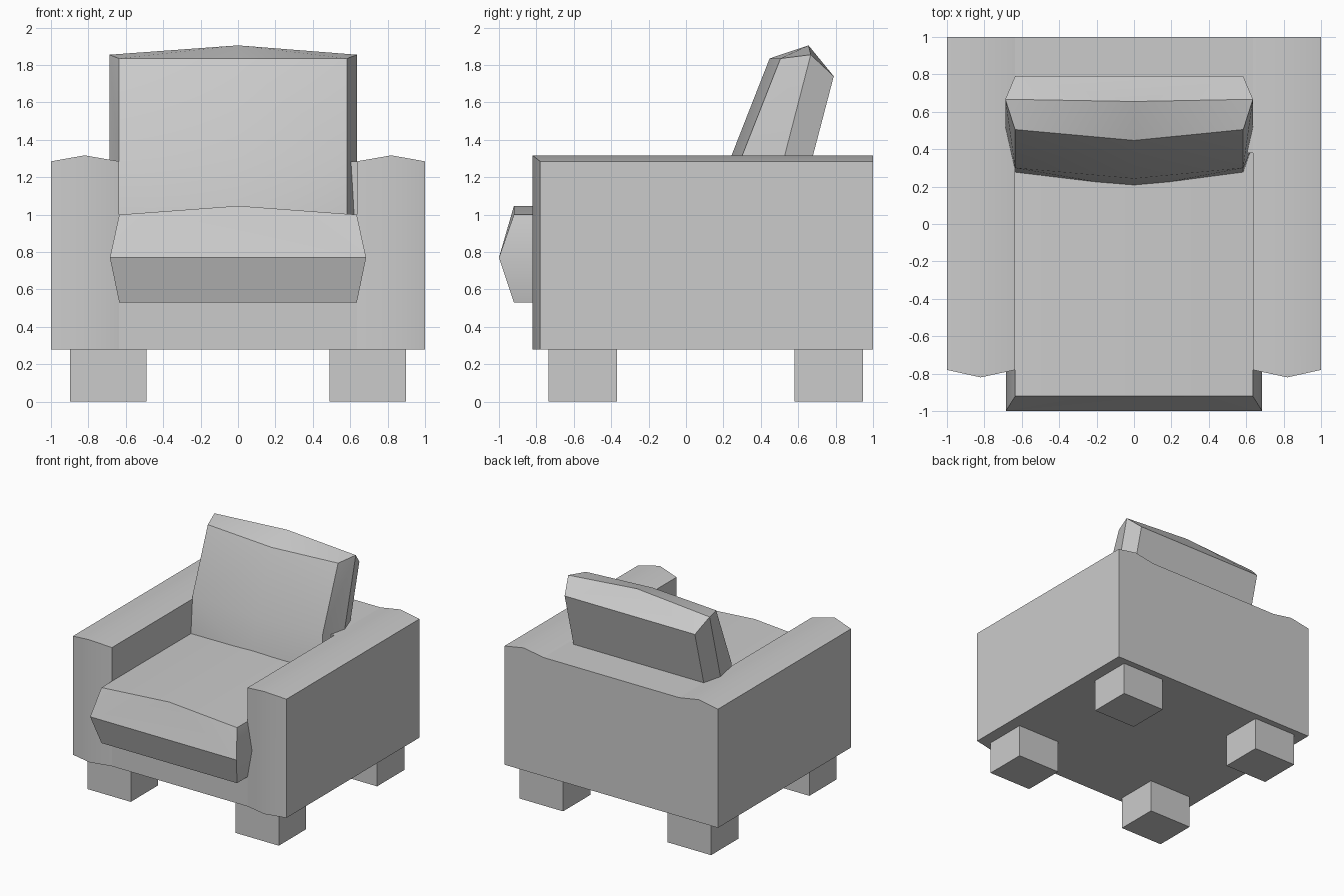
import bpy, bmesh, math

cube = bpy.data.objects.get("Cube")
if cube:
    bpy.data.objects.remove(cube, do_unlink=True)

grey = bpy.data.materials.new("upholstery_grey")
grey.use_nodes = True
GREY = (0.6, 0.6, 0.6, 1)
grey.diffuse_color = GREY
grey.node_tree.nodes["Principled BSDF"].inputs["Base Color"].default_value = GREY


def finish(bm, name):
    bmesh.ops.recalc_face_normals(bm, faces=bm.faces)
    mesh = bpy.data.meshes.new(name)
    bm.to_mesh(mesh)
    bm.free()
    mesh.materials.append(grey)
    ob = bpy.data.objects.new(name, mesh)
    bpy.context.collection.objects.link(ob)
    bpy.ops.object.select_all(action="DESELECT")
    ob.select_set(True)
    bpy.context.view_layer.objects.active = ob
    bpy.ops.object.shade_smooth_by_angle(angle=math.radians(30))
    return ob


def hull(name, points):
    bm = bmesh.new()
    verts = [bm.verts.new(p) for p in points]
    bmesh.ops.convex_hull(bm, input=verts)
    bmesh.ops.dissolve_limit(bm, angle_limit=0.01, verts=bm.verts, edges=bm.edges)
    return finish(bm, name)


def box(name, x0, x1, y0, y1, z0, z1):
    return hull(name, [(x, y, z) for x in (x0, x1) for y in (y0, y1) for z in (z0, z1)])


# Body: base and two arms, with a shallow bulge on the arm fronts and tops
BOTTOM, INNER, CREST, BACK = 0.28, 0.635, 0.82, 1.0
FRONT_Y = {1: -0.78, CREST: -0.82, INNER: -0.78}
ARM_Z = {1: 1.285, CREST: 1.317, INNER: 1.285}
stations = [-1, -CREST, -INNER, INNER, CREST, 1]
bm = bmesh.new()
for a, b in zip(stations, stations[1:]):
    seat_bay = a == -INNER
    top = [0.6 if seat_bay else ARM_Z[abs(x)] for x in (a, b)]
    ya, yb = FRONT_Y[abs(a)], FRONT_Y[abs(b)]
    bottom_a, bottom_b = (a, ya, BOTTOM), (b, yb, BOTTOM)
    top_a, top_b = (a, ya, top[0]), (b, yb, top[1])
    front = [bottom_a, bottom_b, top_b, top_a]
    rear = [(x, BACK, z) for x, y, z in front]
    for quad in (front, rear, front[:2] + rear[1::-1], front[2:] + rear[:1:-1]):
        bm.faces.new([bm.verts.new(p) for p in quad])
# Outer and inner walls of the arms
for x in (-1, -INNER, INNER, 1):
    low = BOTTOM if abs(x) == 1 else 0.6
    y, z = FRONT_Y[abs(x)], ARM_Z[abs(x)]
    bm.faces.new([bm.verts.new(p) for p in
                  ((x, y, low), (x, BACK, low), (x, BACK, z), (x, y, z))])
bmesh.ops.remove_doubles(bm, verts=bm.verts, dist=0.0001)
finish(bm, "body_and_arms")

# Back panel between the arms
box("back_panel", -INNER, INNER, 0.38, BACK, BOTTOM, ARM_Z[INNER])

# Seat cushion: widest at mid height, with a crowned top
SEAT_BACK = 0.45
seat = []
for half, front, z in ((0.635, -0.92, 0.53), (0.685, -1.0, 0.77), (0.635, -0.92, 1.0)):
    seat += [(s * half, y, z) for s in (-1, 1) for y in (front, SEAT_BACK)]
seat += [(0, -0.92, 1.047), (0, SEAT_BACK, 1.047)]
hull("seat_cushion", seat)

# Back cushion: leaning, slightly off centre, crowned on the front and top
CENTRE = -0.026
FRONT_HALF, MIDDLE_HALF = 0.61, 0.662
cushion = []
for half, edge in (
    (FRONT_HALF, ((0.27, 0.9), (0.30, 1.315), (0.505, 1.835))),
    (MIDDLE_HALF, ((0.42, 0.9), (0.667, 1.855))),
    (FRONT_HALF, ((0.57, 0.9), (0.79, 1.74))),
):
    cushion += [(CENTRE + s * half, y, z) for s in (-1, 1) for y, z in edge]
cushion += [(0, y, z) for y, z in ((0.19, 0.9), (0.243, 1.315), (0.447, 1.835), (0.655, 1.905))]
hull("back_cushion", cushion)

# Four block legs
for side, s in (("left", 1), ("right", -1)):
    for end, y0, y1 in (("front", -0.735, -0.37), ("rear", 0.58, 0.945)):
        box(f"{end}_{side}_leg", *sorted((s * 0.49, s * 0.897)), y0, y1, 0, BOTTOM)
